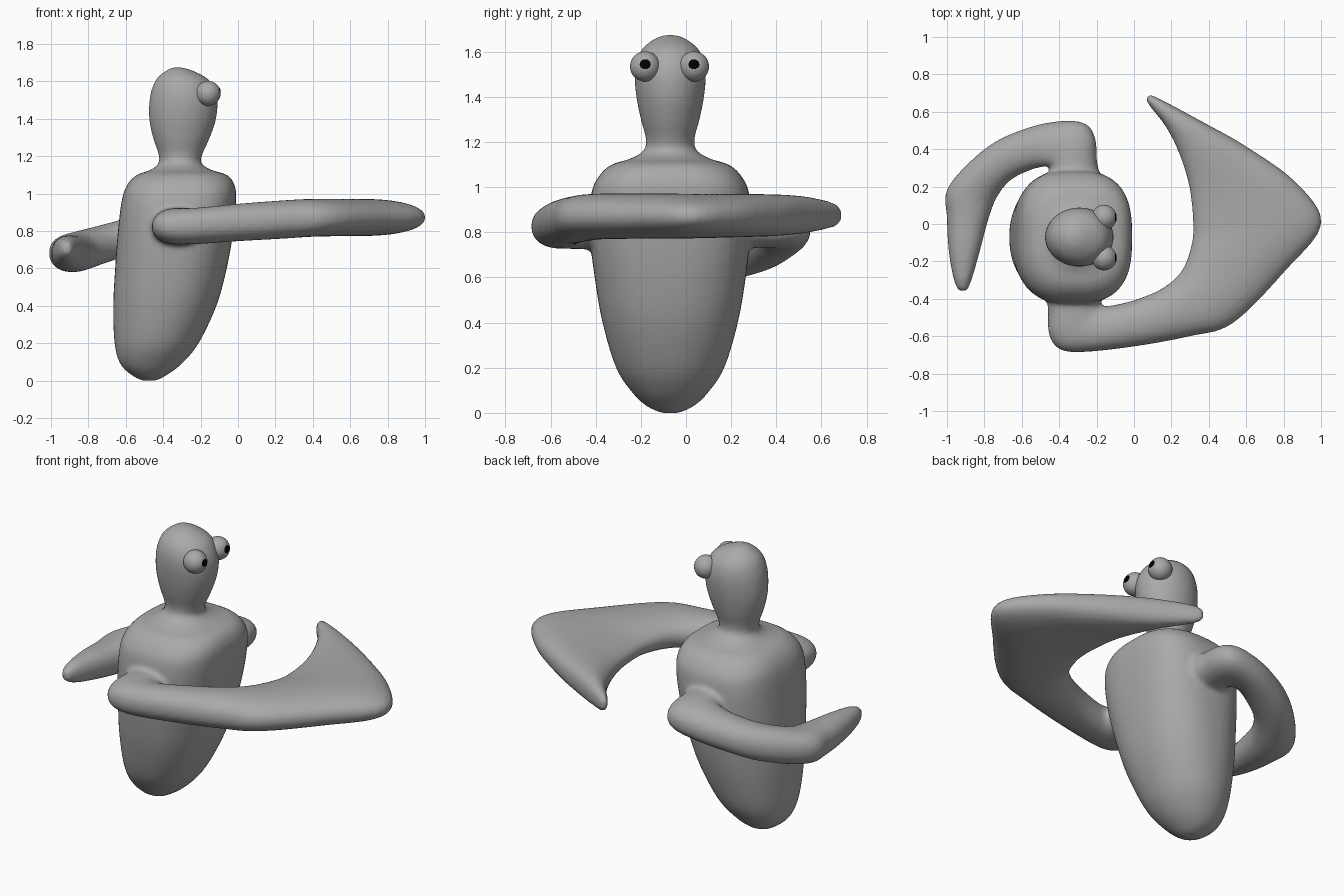
import bpy, bmesh
from math import sin, cos, pi
from mathutils import Vector

YC = -0.07  # centre line of torso and head


def spline(rows, steps=5):
    """Catmull-Rom interpolation through rows of numbers."""
    out = []
    for i in range(len(rows) - 1):
        a, b, c, d = (rows[min(max(i + k, 0), len(rows) - 1)] for k in (-1, 0, 1, 2))
        for s in range(steps):
            t = s / steps
            out.append([0.5 * (2 * q + (r - p) * t + (2 * p - 5 * q + 4 * r - u) * t * t
                               + (3 * q - p - 3 * r + u) * t ** 3)
                        for p, q, r, u in zip(a, b, c, d)])
    out.append(list(rows[-1]))
    return out


def ring(centre, u, v, power, n=48):
    """Superellipse ring spanned by the half axes u and v."""
    def se(w):
        return (1 if w >= 0 else -1) * abs(w) ** (2 / power)
    return [centre + u * se(cos(2 * pi * k / n)) + v * se(sin(2 * pi * k / n)) for k in range(n)]


def material(name, value):
    mat = bpy.data.materials.new(name)
    mat.diffuse_color = (value, value, value, 1)
    return mat


grey = material("dark_grey", 0.4)
black = material("black", 0.0)


def loft(name, rings):
    bm = bmesh.new()
    loops = [[bm.verts.new(p) for p in r] for r in rings]
    n = len(loops[0])
    for a, b in zip(loops, loops[1:]):
        for k in range(n):
            bm.faces.new((a[k], a[(k + 1) % n], b[(k + 1) % n], b[k]))
    bm.faces.new(loops[0])
    bm.faces.new(loops[-1])
    bmesh.ops.recalc_face_normals(bm, faces=bm.faces)
    me = bpy.data.meshes.new(name)
    bm.to_mesh(me)
    bm.free()
    me.materials.append(grey)
    ob = bpy.data.objects.new(name, me)
    bpy.context.collection.objects.link(ob)
    return ob


def arm(name, rows):
    """Rows: outer x, outer y, inner x, inner y, mid z, half height."""
    rings = []
    for ox, oy, ix, iy, z, h in spline(rows):
        o, i = Vector((ox, oy, z)), Vector((ix, iy, z))
        rings.append(ring((o + i) / 2, (o - i) / 2, Vector((0, 0, h)), 2.2))
    return loft(name, rings)


# torso and head: z, x min, x max, half depth in y, squareness
profile = [
    (0.0, -0.515, -0.435, 0.04, 2), (0.03, -0.57, -0.38, 0.105, 2),
    (0.09, -0.63, -0.30, 0.168, 2.1), (0.20, -0.66, -0.21, 0.24, 2.1),
    (0.40, -0.667, -0.115, 0.30, 2.25), (0.60, -0.657, -0.06, 0.335, 2.4),
    (0.80, -0.642, -0.025, 0.357, 2.6), (0.97, -0.62, -0.01, 0.35, 2.8),
    (1.05, -0.59, -0.02, 0.315, 2.8), (1.10, -0.54, -0.06, 0.26, 2.6),
    (1.125, -0.47, -0.14, 0.18, 2.4), (1.16, -0.425, -0.195, 0.12, 2),
    (1.21, -0.425, -0.19, 0.107, 2), (1.30, -0.455, -0.15, 0.13, 2),
    (1.40, -0.475, -0.117, 0.15, 2), (1.50, -0.473, -0.11, 0.158, 2),
    (1.57, -0.457, -0.132, 0.147, 2), (1.62, -0.43, -0.17, 0.118, 2),
    (1.66, -0.38, -0.25, 0.065, 2), (1.675, -0.345, -0.305, 0.02, 2)]
torso = loft("body", [ring(Vector(((a + b) / 2, YC, z)), Vector(((b - a) / 2, 0, 0)),
                           Vector((0, d, 0)), p) for z, a, b, d, p in spline(profile)])

# broad blade-shaped arm
blade = arm("blade_arm", [
    (-0.47, -0.36, -0.16, -0.36, 0.83, 0.115), (-0.46, -0.46, -0.18, -0.425, 0.825, 0.10),
    (-0.455, -0.59, -0.175, -0.438, 0.825, 0.098), (-0.40, -0.668, -0.16, -0.44, 0.825, 0.097),
    (-0.28, -0.685, -0.12, -0.436, 0.828, 0.097), (0.0, -0.655, 0.0, -0.408, 0.845, 0.10),
    (0.30, -0.60, 0.15, -0.345, 0.86, 0.102), (0.53, -0.53, 0.255, -0.25, 0.87, 0.101),
    (0.81, -0.25, 0.305, -0.12, 0.872, 0.10), (1.003, 0.0, 0.315, 0.0, 0.872, 0.099),
    (0.87, 0.22, 0.295, 0.2, 0.874, 0.096), (0.60, 0.415, 0.24, 0.38, 0.876, 0.092),
    (0.36, 0.55, 0.17, 0.52, 0.878, 0.08), (0.14, 0.668, 0.085, 0.63, 0.877, 0.055),
    (0.085, 0.69, 0.062, 0.675, 0.875, 0.03)])

# slender hooked arm
hook = arm("hook_arm", [
    (-0.17, 0.22, -0.46, 0.22, 0.83, 0.11), (-0.197, 0.33, -0.45, 0.30, 0.83, 0.098),
    (-0.205, 0.45, -0.46, 0.31, 0.828, 0.096), (-0.25, 0.53, -0.475, 0.308, 0.822, 0.096),
    (-0.36, 0.552, -0.50, 0.303, 0.81, 0.096), (-0.55, 0.52, -0.55, 0.29, 0.78, 0.099),
    (-0.78, 0.415, -0.66, 0.235, 0.73, 0.103), (-0.992, 0.20, -0.735, 0.14, 0.688, 0.103),
    (-1.0, 0.03, -0.78, 0.02, 0.68, 0.098), (-0.99, -0.15, -0.82, -0.13, 0.69, 0.085),
    (-0.963, -0.30, -0.862, -0.28, 0.70, 0.06), (-0.935, -0.36, -0.89, -0.355, 0.705, 0.028)])

# fuse the limbs into one softly blended skin
bpy.ops.object.select_all(action='DESELECT')
for ob in (torso, blade, hook):
    ob.select_set(True)
bpy.context.view_layer.objects.active = torso
bpy.ops.object.join()
m = torso.modifiers.new("fuse", 'REMESH')
m.mode = 'VOXEL'
m.voxel_size = 0.014
m.use_smooth_shade = True
m = torso.modifiers.new("soften", 'SMOOTH')
m.factor = 0.5
m.iterations = 5


# eyes and pupils looking along +x
def ball(name, loc, radius, mat, sx=1):
    bpy.ops.mesh.primitive_uv_sphere_add(segments=32, ring_count=16, radius=radius,
                                         location=loc)
    ob = bpy.context.object
    ob.name = name
    ob.scale.x = sx
    ob.data.materials.append(mat)
    bpy.ops.object.shade_smooth()


for side, y in (("right", -0.181), ("left", 0.035)):
    ball("eye_" + side, (-0.16, y, 1.535), 0.067, grey)
    ball("pupil_" + side, (-0.103, y, 1.54), 0.027, black, 0.4)
